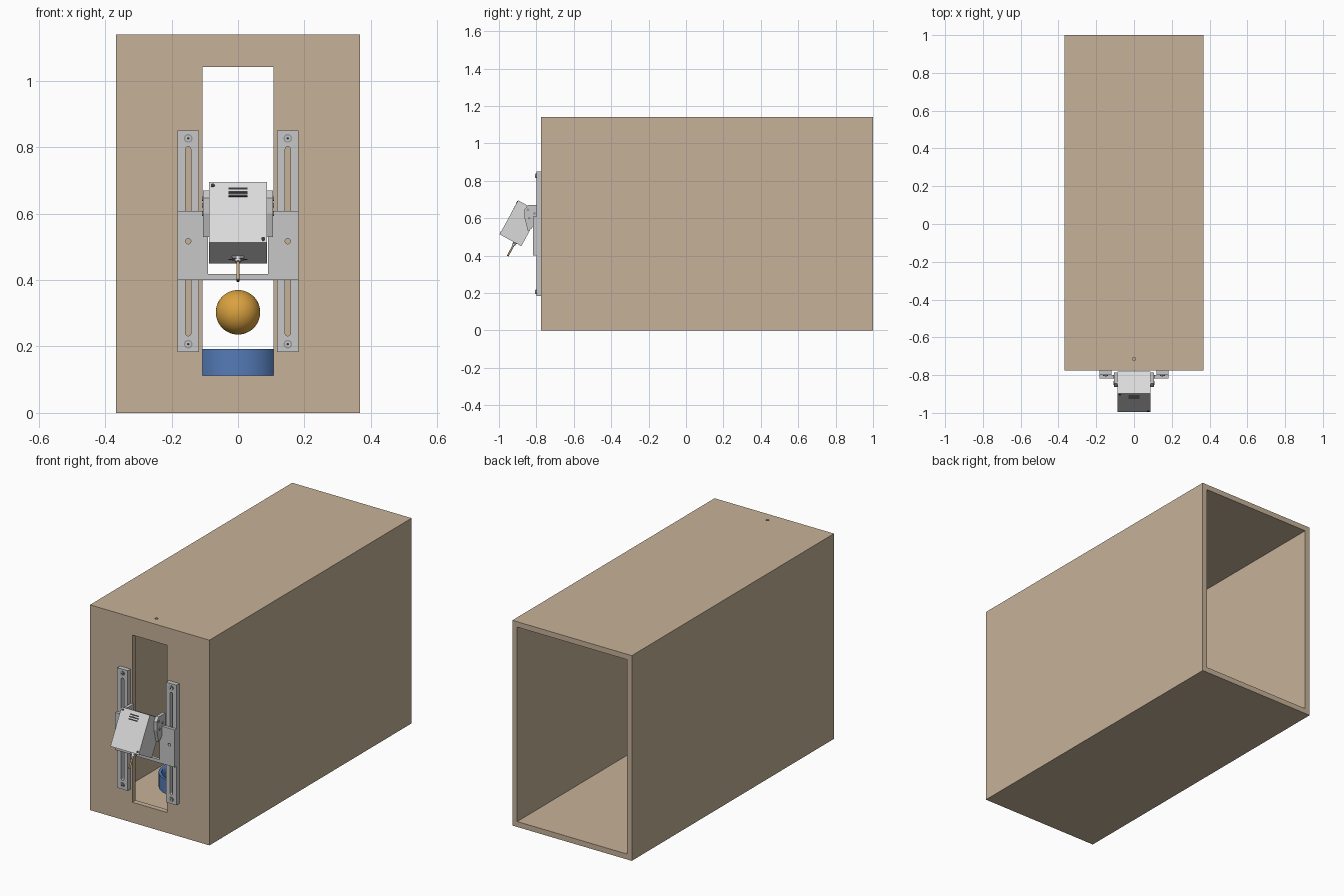
import bpy, bmesh, math
from mathutils import Matrix, Vector

if "Cube" in bpy.data.objects:
    bpy.data.objects.remove(bpy.data.objects["Cube"])


def material(name, rgb):
    m = bpy.data.materials.new(name)
    m.diffuse_color = (*rgb, 1)
    m.use_nodes = True
    m.node_tree.nodes["Principled BSDF"].inputs["Base Color"].default_value = m.diffuse_color
    return m


WOOD = material("light wood", (0.565, 0.445, 0.314))
METAL = material("bracket grey", (0.57, 0.57, 0.58))
CASE = material("case light grey", (0.70, 0.70, 0.70))
DARK = material("dark grey", (0.04, 0.04, 0.045))
STEEL = material("screw grey", (0.30, 0.31, 0.32))
BLUE = material("blue", (0.09, 0.20, 0.48))
ORANGE = material("orange", (0.70, 0.36, 0.05))
ROD = material("rod tan", (0.60, 0.40, 0.22))


def finish(name, bm, mat, smooth=False, matrix=None):
    bmesh.ops.recalc_face_normals(bm, faces=bm.faces)
    if matrix:
        bm.transform(matrix)
    me = bpy.data.meshes.new(name)
    bm.to_mesh(me)
    bm.free()
    ob = bpy.data.objects.new(name, me)
    bpy.context.collection.objects.link(ob)
    me.materials.append(mat)
    if smooth:
        activate(ob)
        bpy.ops.object.shade_smooth_by_angle()
    return ob


def activate(ob):
    bpy.ops.object.select_all(action='DESELECT')
    ob.select_set(True)
    bpy.context.view_layer.objects.active = ob


def box(name, x, y, z, mat, matrix=None):
    bm = bmesh.new()
    bmesh.ops.create_cube(bm, size=1)
    for v in bm.verts:
        v.co = [(r[0] + r[1]) / 2 + c * (r[1] - r[0]) for c, r in zip(v.co, (x, y, z))]
    return finish(name, bm, mat, False, matrix)


def prism(name, pts, axis, a, b, mat, smooth=False):
    """Extrude an xz profile along y, or a yz profile along x."""
    def place(p, t):
        return (p[0], t, p[1]) if axis == 'y' else (t, p[0], p[1])
    bm = bmesh.new()
    face = bm.faces.new([bm.verts.new(place(p, a)) for p in pts])
    ext = bmesh.ops.extrude_face_region(bm, geom=[face])
    shift = Vector((0, b - a, 0) if axis == 'y' else (b - a, 0, 0))
    for v in ext["geom"]:
        if isinstance(v, bmesh.types.BMVert):
            v.co += shift
    return finish(name, bm, mat, smooth)


def cylinder(name, center, axis, r, depth, mat, matrix=None, n=24):
    bm = bmesh.new()
    bmesh.ops.create_cone(bm, cap_ends=True, segments=n, radius1=r, radius2=r, depth=depth)
    rot = Vector((0, 0, 1)).rotation_difference(Vector(axis)).to_matrix().to_4x4()
    bm.transform(Matrix.Translation(center) @ rot)
    return finish(name, bm, mat, True, matrix)


def cut(ob, *cutters):
    activate(ob)
    for c in cutters:
        c.hide_render = True
        mod = ob.modifiers.new("cut", 'BOOLEAN')
        mod.operation = 'DIFFERENCE'
        mod.solver = 'EXACT'
        mod.object = c
        bpy.ops.object.modifier_apply(modifier=mod.name)
    for c in cutters:
        bpy.data.objects.remove(c)


def stadium(cx, z0, z1, r):
    """Round-ended vertical slot outline."""
    arc = [math.pi * i / 8 for i in range(9)]
    return ([(cx + r * math.cos(t), z1 - r + r * math.sin(t)) for t in arc] +
            [(cx - r * math.cos(t), z0 + r - r * math.sin(t)) for t in arc])


# Open-backed wooden enclosure with a front window and a small roof hole
shell = box("enclosure", (-.367, .367), (-.775, 1), (0, 1.14), WOOD)
cut(shell,
    box("cavity", (-.337, .337), (-.745, 1.1), (.03, 1.11), WOOD),
    box("window", (-.107, .107), (-.9, -.7), (.113, 1.042), WOOD),
    cylinder("roof_hole", (0, -.715, 1.12), (0, 0, 1), .008, .1, WOOD))

# Ball and blue ring inside the enclosure
bm = bmesh.new()
bmesh.ops.create_uvsphere(bm, u_segments=40, v_segments=24, radius=.067)
finish("ball", bm, ORANGE, True, Matrix.Translation((0, -.47, .303)))
ring = cylinder("ring", (0, -.47, .153), (0, 0, 1), .13, .08, BLUE, n=48)
cut(ring, cylinder("ring_hole", (0, -.47, .153), (0, 0, 1), .115, .2, BLUE, n=48))

# Sliding carriage: one U-shaped plate across both rails
carriage = prism("carriage", [(-.183, .40), (.183, .40), (.183, .608), (.09, .608),
                              (.09, .418), (-.09, .418), (-.09, .608), (-.183, .608)],
                 'y', -.817, -.80, METAL)
cut(carriage, *[cylinder("bolt_hole", (s * .15, -.81, .517), (0, 1, 0), .008, .1, METAL)
                for s in (-1, 1)])

for s, side in ((-1, "left"), (1, "right")):
    # Slotted rail with a screw at each end
    rail = box(side + "_rail", (s * .15 - .032, s * .15 + .032), (-.80, -.775), (.183, .85), METAL)
    cut(rail, prism("slot", stadium(s * .15, .232, .802, .008), 'y', -.9, -.7, METAL))
    for z in (.207, .827):
        cylinder(side + "_rail_screw", (s * .15, -.801, z), (0, 1, 0), .013, .006, STEEL)
        cylinder(side + "_screw_head", (s * .15, -.803, z), (0, 1, 0), .009, .006, METAL)
        cylinder(side + "_screw_socket", (s * .15, -.8045, z), (0, 1, 0), .004, .005, DARK, n=6)
    # Pivot cheek holding the case
    xa, xb = sorted((s * .087, s * .105))
    prism(side + "_cheek", [(-.863, .60), (-.863, .648), (-.845, .67), (-.787, .67),
                            (-.787, .60), (-.825, .545), (-.845, .53)], 'x', xa, xb, METAL)
    for y, z in ((-.845, .645), (-.81, .625), (-.838, .60)):
        cylinder(side + "_pivot_screw", (s * .106, y, z), (1, 0, 0), .007, .005, STEEL)

# Tilted case, its details placed in the case's own frame
T = Matrix.Translation((0, -.889, .573)) @ Matrix.Rotation(math.radians(-28.5), 4, 'X')
HX, HY, HZ = .087, .066, .1035
box("case", (-HX, HX), (-HY, HY), (-HZ, HZ), CASE, T)
for i in range(3):
    z = .081 - i * .0125
    box("vent", (-.028, .028), (-HY - .001, -HY + .004), (z - .0035, z + .0035), DARK, T)
for x, z in ((-.076, .092), (.076, -.092)):
    cylinder("case_screw", (x, -HY, z), (0, 1, 0), .006, .004, DARK, T)

# Underside slot, rod holder and pointing rod
box("underside_slot", (-.028, .028), (-.012 + .05, -.006 + .05), (-HZ - .001, -HZ + .003), DARK, T)
box("rod_holder", (-.018, .018), (.019, .035), (-HZ - .008, -HZ), STEEL, T)
cylinder("rod_collar", (0, .027, -HZ - .008), (0, 0, 1), .009, .018, CASE, T)
cylinder("rod", (0, .027, -HZ - .04), (0, 0, 1), .005, .075, ROD, T, 16)
cylinder("rod_tip", (0, .027, -HZ - .079), (0, 0, 1), .005, .006, DARK, T, 16)
